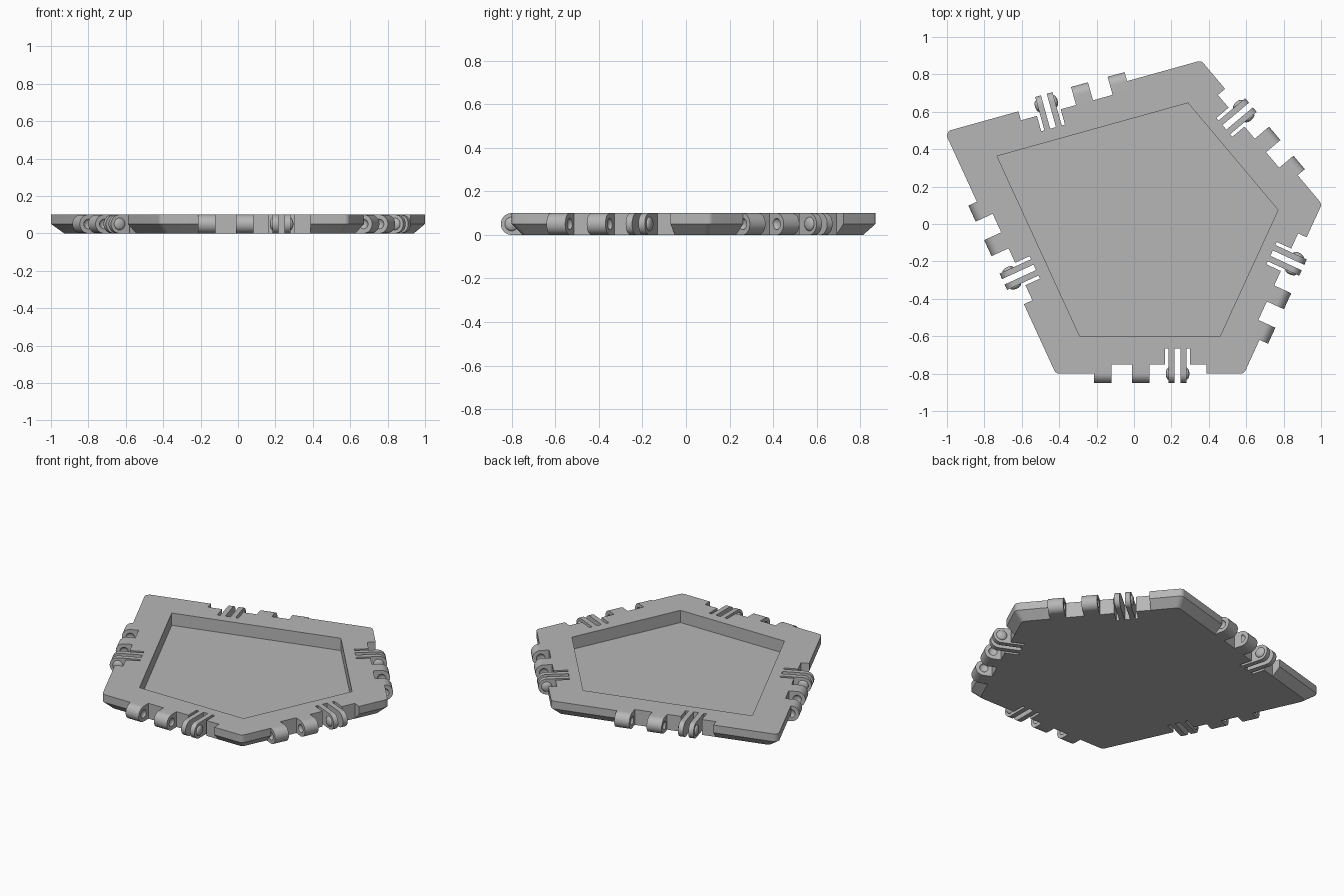
import bpy, bmesh, math
from mathutils import Matrix, Vector

cube = bpy.data.objects.get("Cube")
if cube:
    bpy.data.objects.remove(cube, do_unlink=True)

grey = bpy.data.materials.new("plain_grey")
grey.use_nodes = True
GREY = (0.47, 0.47, 0.47, 1)
grey.diffuse_color = GREY
grey.node_tree.nodes["Principled BSDF"].inputs["Base Color"].default_value = GREY

H = 0.1            # plate thickness
R = H / 2          # hinge radius
RIM = 0.2          # rim width around the pocket
CLIP = 0.148       # centre of the clip along each edge

# Pocket corners, counter-clockwise
POCKET = [Vector(p) for p in ((-0.29, -0.6), (0.46, -0.6), (0.77, 0.075),
                              (0.289, 0.647), (-0.732, 0.363))]
N = len(POCKET)


def normal(i):
    d = (POCKET[(i + 1) % N] - POCKET[i % N]).normalized()
    return Vector((d.y, -d.x))


def corner(i, off):
    a, b = normal(i - 1), normal(i)
    return POCKET[i % N] + (a + b) * off / (1 + a.dot(b))


def outline(off, r, z, steps=6):
    """Pentagon pushed outward by off, with corners rounded to radius r."""
    pts = []
    for i in range(N):
        a, b = normal(i - 1), normal(i)
        for k in range(steps + 1):
            p = corner(i, off - r) + a.lerp(b, k / steps).normalized() * r
            pts.append((p.x, p.y, z))
    return pts


def edge_frame(i):
    """Local x runs along the edge, local y points outward."""
    a, b = corner(i, RIM), corner(i + 1, RIM)
    d, n, m = (b - a).normalized(), normal(i), (a + b) / 2
    return Matrix(((d.x, n.x, 0, m.x), (d.y, n.y, 0, m.y),
                   (0, 0, 1, 0), (0, 0, 0, 1)))


FRAMES = [edge_frame(i) for i in range(N)]


def loft(bm, rings):
    loops = [[bm.verts.new(p) for p in ring] for ring in rings]
    for lo, hi in zip(loops, loops[1:]):
        n = len(lo)
        for i in range(n):
            j = (i + 1) % n
            bm.faces.new((lo[i], lo[j], hi[j], hi[i]))
    bm.faces.new(loops[0][::-1])
    bm.faces.new(loops[-1])


def ellipsoid(bm, frame, x, axial, radial):
    bmesh.ops.create_uvsphere(
        bm, u_segments=24, v_segments=12, radius=1,
        matrix=frame @ Matrix.Translation((x, 0, R)) @
        Matrix.Diagonal((axial, radial, radial, 1)))


def lug(bm, frame, x0, x1, back):
    """Round-nosed block between x0 and x1 along the edge."""
    prof = [(-back, H), (-back, 0)]
    for k in range(21):
        t = -math.pi / 2 + math.pi * k / 20
        prof.append((R * math.cos(t), R + R * math.sin(t)))
    loft(bm, [[frame @ Vector((x, y, z)) for y, z in prof] for x in (x0, x1)])


def make(name, bm):
    bmesh.ops.remove_doubles(bm, verts=bm.verts, dist=1e-5)
    bmesh.ops.recalc_face_normals(bm, faces=bm.faces)
    mesh = bpy.data.meshes.new(name)
    bm.to_mesh(mesh)
    bm.free()
    ob = bpy.data.objects.new(name, mesh)
    bpy.context.collection.objects.link(ob)
    return ob


def carve(ob, cutter):
    cutter.hide_render = True
    mod = ob.modifiers.new("carve", 'BOOLEAN')
    mod.operation, mod.solver, mod.object = 'DIFFERENCE', 'EXACT', cutter
    dg = bpy.context.evaluated_depsgraph_get()
    mesh = bpy.data.meshes.new_from_object(ob.evaluated_get(dg))
    ob.modifiers.clear()
    ob.data = mesh
    bpy.data.objects.remove(cutter, do_unlink=True)


# Plate: chamfered underside, straight rim, sunken pocket
bm = bmesh.new()
loft(bm, [outline(RIM - R, 0.03, 0), outline(RIM, 0.03, R),
          outline(RIM, 0.03, H), outline(0, 0, H), outline(0, 0, 0.02)])
plate = make("plate", bm)

# Edge notches, with a deeper bay for each clip
bm = bmesh.new()
a, b = CLIP - 0.066, CLIP + 0.066
notch = [(-0.3, 0.1), (-0.3, -R), (a, -R), (a, -0.135),
         (b, -0.135), (b, -R), (0.303, -R), (0.303, 0.1)]
for f in FRAMES:
    loft(bm, [[f @ Vector((x, y, z)) for x, y in notch] for z in (-0.1, 0.2)])
carve(plate, make("notch_cutter", bm))

# Hinge knuckles, two per edge, dimpled at both ends
knuckles, dimples = bmesh.new(), bmesh.new()
for f in FRAMES:
    for x0 in (-0.3, -0.097):
        x1 = x0 + 0.094
        lug(knuckles, f, x0, x1, R + 0.002)
        for x in (x0, x1):
            ellipsoid(dimples, f, x, 0.015, 0.026)
hinge_knuckles = make("hinge_knuckles", knuckles)
carve(hinge_knuckles, make("dimple_cutter", dimples))

# Spring clips: two thin fingers with a snap bump on each outer face
fingers, bumps = bmesh.new(), bmesh.new()
for f in FRAMES:
    for s in (-1, 1):
        x0, x1 = sorted((CLIP + s * 0.016, CLIP + s * 0.048))
        lug(fingers, f, x0, x1, 0.137)
        ellipsoid(bumps, f, CLIP + s * 0.048, 0.015, 0.032)
parts = [plate, hinge_knuckles, make("clip_fingers", fingers),
         make("snap_bumps", bumps)]

# Colour and shading
bpy.ops.object.select_all(action='DESELECT')
for ob in parts:
    ob.data.materials.clear()
    ob.data.materials.append(grey)
    ob.select_set(True)
bpy.context.view_layer.objects.active = plate
bpy.ops.object.shade_smooth_by_angle(angle=math.radians(30))
